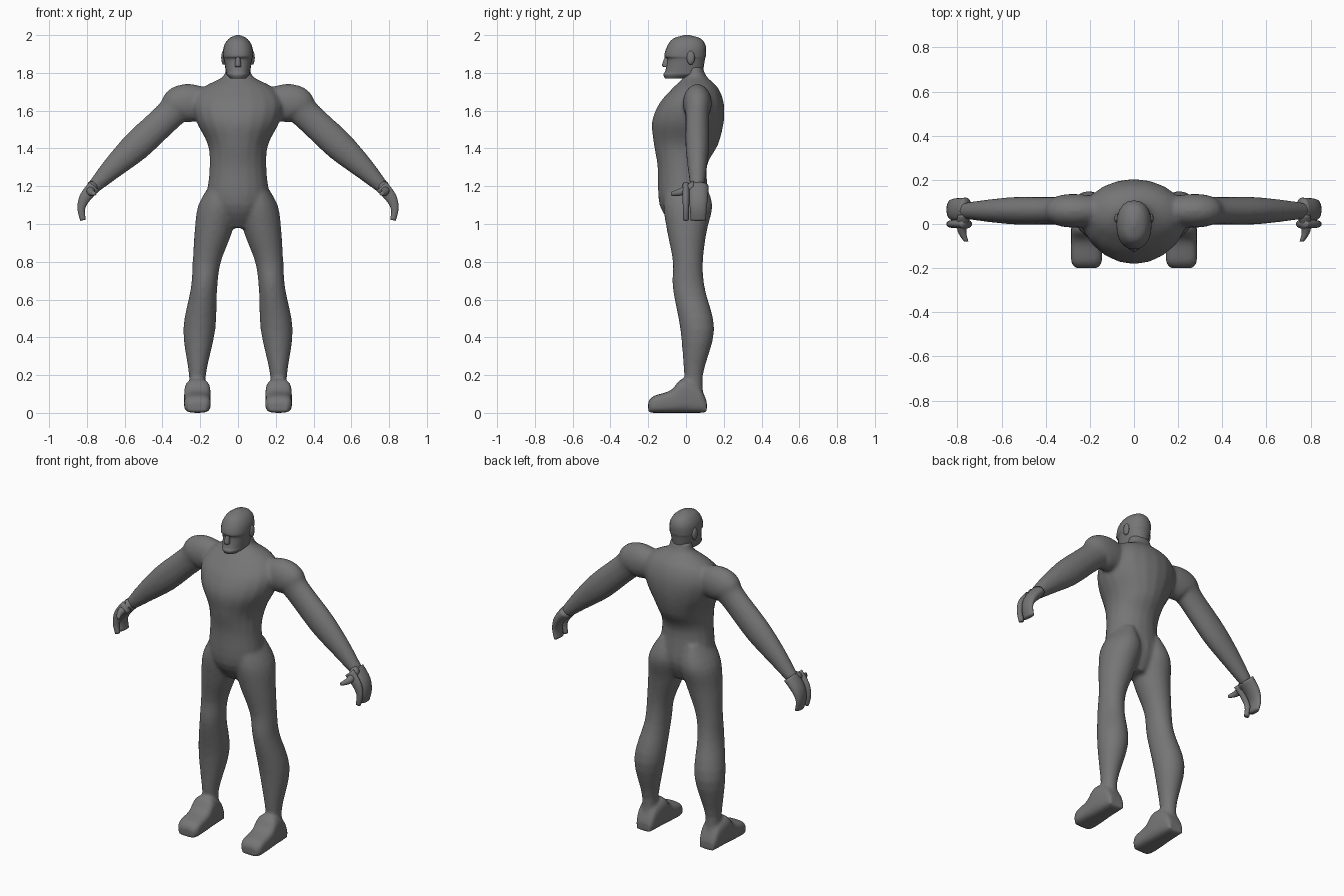
import bpy
import bmesh
import math
from mathutils import Matrix, Vector

default = bpy.data.objects.get("Cube")
if default:
    bpy.data.objects.remove(default, do_unlink=True)

grey = bpy.data.materials.new("plain_grey")
grey.use_nodes = True
grey.diffuse_color = (.18, .18, .18, 1)
grey.node_tree.nodes["Principled BSDF"].inputs["Base Color"].default_value = grey.diffuse_color

AXIS_X, AXIS_Y, AXIS_Z = Matrix.Identity(3)


def flowing(rows, steps=4):
    """Pass a smooth spline through the key rows and sample it between them."""
    keys = [Vector(row) for row in rows]
    last = len(keys) - 1
    samples = []
    for i in range(last):
        start, end = keys[i], keys[i + 1]
        leave = (end - keys[max(i - 1, 0)]) / 2
        arrive = (keys[min(i + 2, last)] - start) / 2
        for step in range(steps):
            t = step / steps
            ease = t * t * (3 - 2 * t)
            samples.append(start.lerp(end, ease)
                           + leave * t * (1 - t) ** 2 - arrive * t * t * (1 - t))
    return samples + [keys[last]]


def signed_power(value, power):
    return math.copysign(abs(value) ** power, value)


def loft(bm, rings, both=False, power=1, sides=20):
    """Skin rings of (centre, half axis u, half axis v), optionally on both sides."""
    for mirror in ((1, -1) if both else (1,)):
        loops = []
        for centre, u, v in rings:
            loop = []
            for i in range(sides):
                angle = math.tau * i / sides
                point = (centre + u * signed_power(math.cos(angle), power)
                         + v * signed_power(math.sin(angle), power))
                point.x *= mirror
                loop.append(bm.verts.new(point))
            loops.append(loop)
        faces = [bm.faces.new(loops[0]), bm.faces.new(loops[-1])]
        for low, high in zip(loops, loops[1:]):
            for i in range(sides):
                j = (i + 1) % sides
                faces.append(bm.faces.new((low[i], low[j], high[j], high[i])))
        bmesh.ops.recalc_face_normals(bm, faces=faces)


def upright(rows):
    """Horizontal rings from key rows of height, x limits and y limits."""
    return [(Vector((x0 + x1, y0 + y1, z + z)) / 2,
             AXIS_X * (x1 - x0) / 2, AXIS_Y * (y1 - y0) / 2)
            for z, x0, x1, y0, y1 in flowing(rows)]


def symmetric(rows):
    """Horizontal rings about the middle, from height, half width, front and back."""
    return upright([(z, -half, half, front, back) for z, half, front, back in rows])


def hanging(rows, depth, width):
    """Rings square to a sideways path of x, z, thickness; width follows thickness."""
    keys = flowing(rows)
    points = [Vector((x, depth, z)) for x, z, thick in keys]
    rings = []
    for i, (x, z, thick) in enumerate(keys):
        before = points[max(i - 1, 0)]
        after = points[min(i + 1, len(points) - 1)]
        across = (after - before).cross(AXIS_Y).normalized()
        rings.append((points[i], AXIS_Y * width(thick), across * thick))
    return rings


def finish(name, bm):
    mesh = bpy.data.meshes.new(name)
    bm.to_mesh(mesh)
    bm.free()
    mesh.materials.append(grey)
    mesh.polygons.foreach_set("use_smooth", [True] * len(mesh.polygons))
    part = bpy.data.objects.new(name, mesh)
    bpy.context.collection.objects.link(part)
    return part


# Body: torso, legs, feet and arms fused into one skin
body = bmesh.new()
torso = [
    (.98, .06, -.06, .07), (1.1, .16, -.14, .12), (1.3, .15, -.15, .11),
    (1.42, .16, -.17, .17), (1.54, .22, -.18, .2), (1.64, .24, -.14, .2),
    (1.72, .19, -.07, .17), (1.78, .08, -.01, .11), (1.83, .07, 0, .09),
]
loft(body, symmetric(torso))

leg = [
    (1.22, .04, .14, -.1, .1), (1.1, 0, .21, -.12, .14), (.96, .03, .23, -.1, .11),
    (.8, .09, .24, -.07, .09), (.66, .11, .25, -.07, .1), (.44, .12, .29, -.03, .15),
    (.2, .17, .26, -.01, .09), (.05, .17, .26, 0, .1),
]
loft(body, upright(leg), both=True)

# Foot rows run from heel to toe: depth, half width, top of the foot
foot = [
    (.11, .05, .06), (.07, .06, .14), (-.02, .07, .18),
    (-.08, .07, .12), (-.17, .07, .09), (-.2, .05, .06),
]
foot_rings = [(Vector((.215, y, top / 2)), AXIS_X * half, AXIS_Z * top / 2)
              for y, half, top in flowing(foot)]
loft(body, foot_rings, both=True, power=.6)

arm = [
    (.15, 1.63, .08), (.24, 1.64, .1), (.31, 1.63, .1), (.36, 1.58, .08),
    (.53, 1.42, .08), (.66, 1.3, .06), (.77, 1.19, .035),
]
loft(body, hanging(arm, .06, lambda thick: .015 + .6 * thick), both=True)

skin = finish("body", body)
fuse = skin.modifiers.new("fuse", 'REMESH')
fuse.mode = 'VOXEL'
fuse.voxel_size = .01
fuse.use_smooth_shade = True
relax = skin.modifiers.new("relax", 'SMOOTH')
relax.factor = .5
relax.iterations = 8

# Hands: curled palm, with a slimmer index finger on the same curl and a thumb
hands = bmesh.new()
curl = [(.76, 1.2, .035), (.81, 1.14, .03), (.83, 1.08, .02), (.82, 1.02, .015)]
loft(hands, hanging(curl, .065, lambda thick: .03 + .7 * thick), both=True)
loft(hands, hanging(curl, 0, lambda thick: .01 + .3 * thick), both=True)

# Thumb rows run forward: depth, sideways position, height, radius
thumb = [(.04, .77, 1.2, .03), (-.03, .78, 1.17, .02), (-.08, .76, 1.16, .01)]
thumb_rings = [(Vector((x, y, z)), AXIS_X * radius, AXIS_Z * radius)
               for y, x, z, radius in flowing(thumb)]
loft(hands, thumb_rings, both=True)
finish("hands", hands)

# Head: skull with chin, mouth crease, sunken eye line and brow ridge
head = bmesh.new()
skull = [
    (1.77, .04, -.11, 0), (1.79, .06, -.12, .08), (1.81, .065, -.11, .09),
    (1.87, .075, -.1, .1), (1.89, .08, -.115, .105), (1.94, .075, -.1, .105),
    (1.98, .05, -.07, .08), (2, .01, -.01, .02),
]
loft(head, symmetric(skull), power=.9)
finish("head", head)

# Nose: wedge running down from the brow
nose = bmesh.new()
bridge = [(1.83, .015, -.11, -.08), (1.84, .017, -.127, -.08), (1.89, .01, -.11, -.08)]
loft(nose, symmetric(bridge))
finish("nose", nose)

# Ears: flattened ovals against the skull
ears = bmesh.new()
for side in (1, -1):
    placement = (Matrix.Translation((side * .077, .025, 1.88))
                 @ Matrix.Diagonal((.012, .022, .037, 1)))
    bmesh.ops.create_uvsphere(ears, u_segments=12, v_segments=8, radius=1, matrix=placement)
finish("ears", ears)
